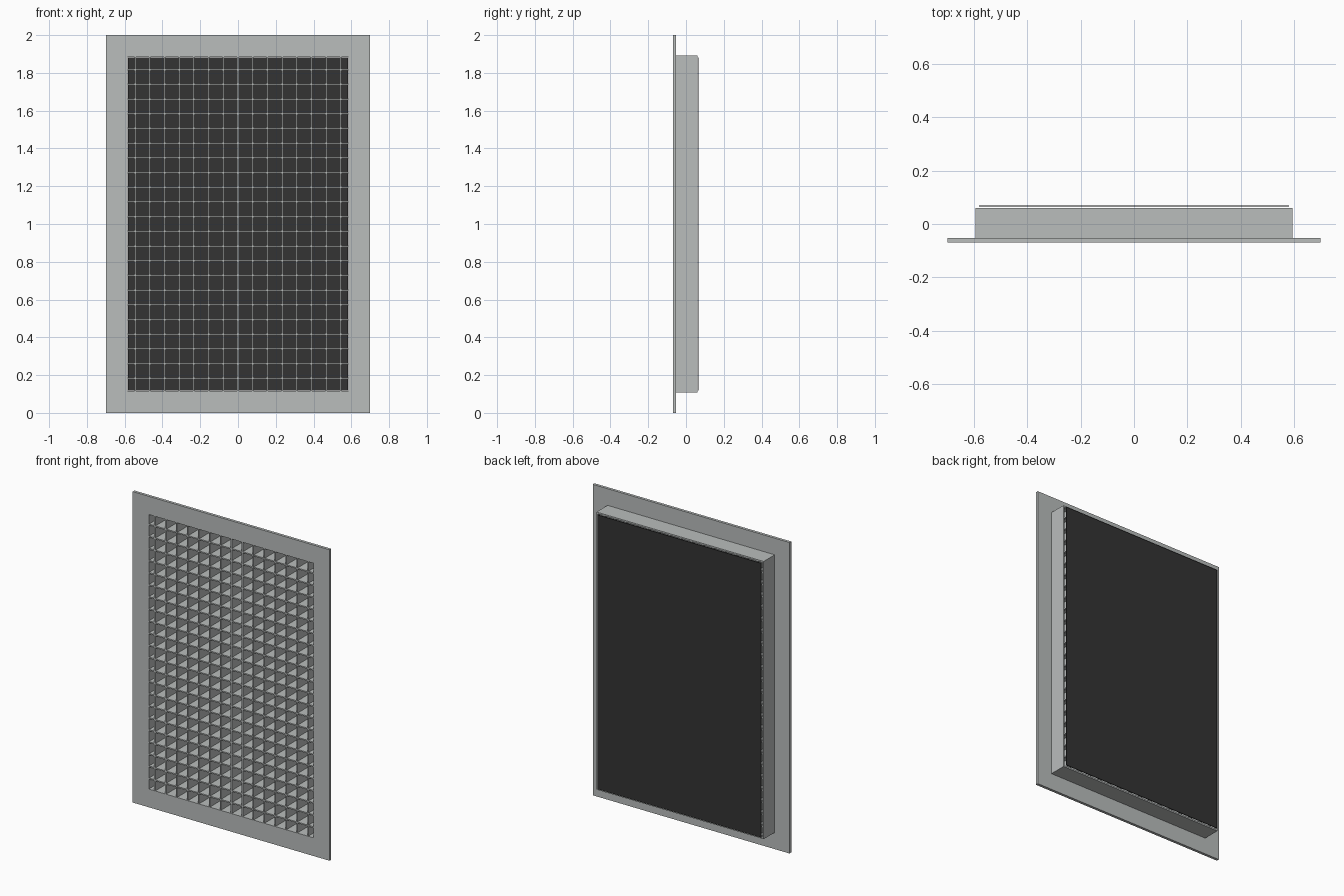
import bpy
import bmesh
from mathutils import Matrix

cube = bpy.data.objects.get("Cube")
if cube:
    bpy.data.objects.remove(cube, do_unlink=True)


def material(name, color):
    mat = bpy.data.materials.new(name)
    mat.use_nodes = True
    mat.diffuse_color = color
    mat.node_tree.nodes["Principled BSDF"].inputs["Base Color"].default_value = color
    return mat


grey = material("light grey metal", (0.49, 0.51, 0.505, 1))
black = material("charcoal", (0.033, 0.033, 0.033, 1))


def finish(bm, name, mat):
    bmesh.ops.recalc_face_normals(bm, faces=bm.faces)
    mesh = bpy.data.meshes.new(name)
    bm.to_mesh(mesh)
    bm.free()
    mesh.materials.append(mat)
    obj = bpy.data.objects.new(name, mesh)
    bpy.context.collection.objects.link(obj)
    return obj


def add_box(bm, center, size):
    bmesh.ops.create_cube(bm, size=1, matrix=Matrix.Translation(center) @ Matrix.Diagonal((*size, 1)))


def rect_tube(name, outer, inner, y0, y1, mat):
    """Rectangular ring with half sizes (x, z), running from y0 to y1."""
    bm = bmesh.new()
    loops = []
    for (hx, hz), y in ((outer, y0), (outer, y1), (inner, y1), (inner, y0)):
        corners = ((-hx, -hz), (hx, -hz), (hx, hz), (-hx, hz))
        loops.append([bm.verts.new((x, y, MID + z)) for x, z in corners])
    for i in range(4):
        a, b = loops[i], loops[(i + 1) % 4]
        for j in range(4):
            k = (j + 1) % 4
            bm.faces.new((a[j], a[k], b[k], b[j]))
    return finish(bm, name, mat)


MID = 1.0
OPENING = (0.586, 0.883)
PITCH = 0.0778
BLADE = 0.008
FRONT, BACK = -0.068, 0.058

# Flat face flange and the duct collar behind it
rect_tube("face_frame", (0.70, 1.0), OPENING, -0.07, -0.052, grey)
rect_tube("duct_collar", (0.595, 0.893), OPENING, -0.052, 0.06, grey)

# Egg-crate core: upright blades, then level blades
depth, mid_y = BACK - FRONT, (BACK + FRONT) / 2
bm = bmesh.new()
for i in range(-7, 8):
    add_box(bm, (i * PITCH, mid_y, MID), (BLADE, depth, 2 * OPENING[1]))
finish(bm, "upright_blades", grey)

bm = bmesh.new()
for i in range(-11, 11):
    add_box(bm, (0, mid_y, MID + (i + 0.5) * PITCH), (2 * OPENING[0], depth - 0.001, BLADE))
finish(bm, "level_blades", grey)

# Dark backing sheet, set just clear of the collar
bm = bmesh.new()
add_box(bm, (0, 0.0675, MID), (1.164, 0.005, 1.764))
finish(bm, "backing_panel", black)
